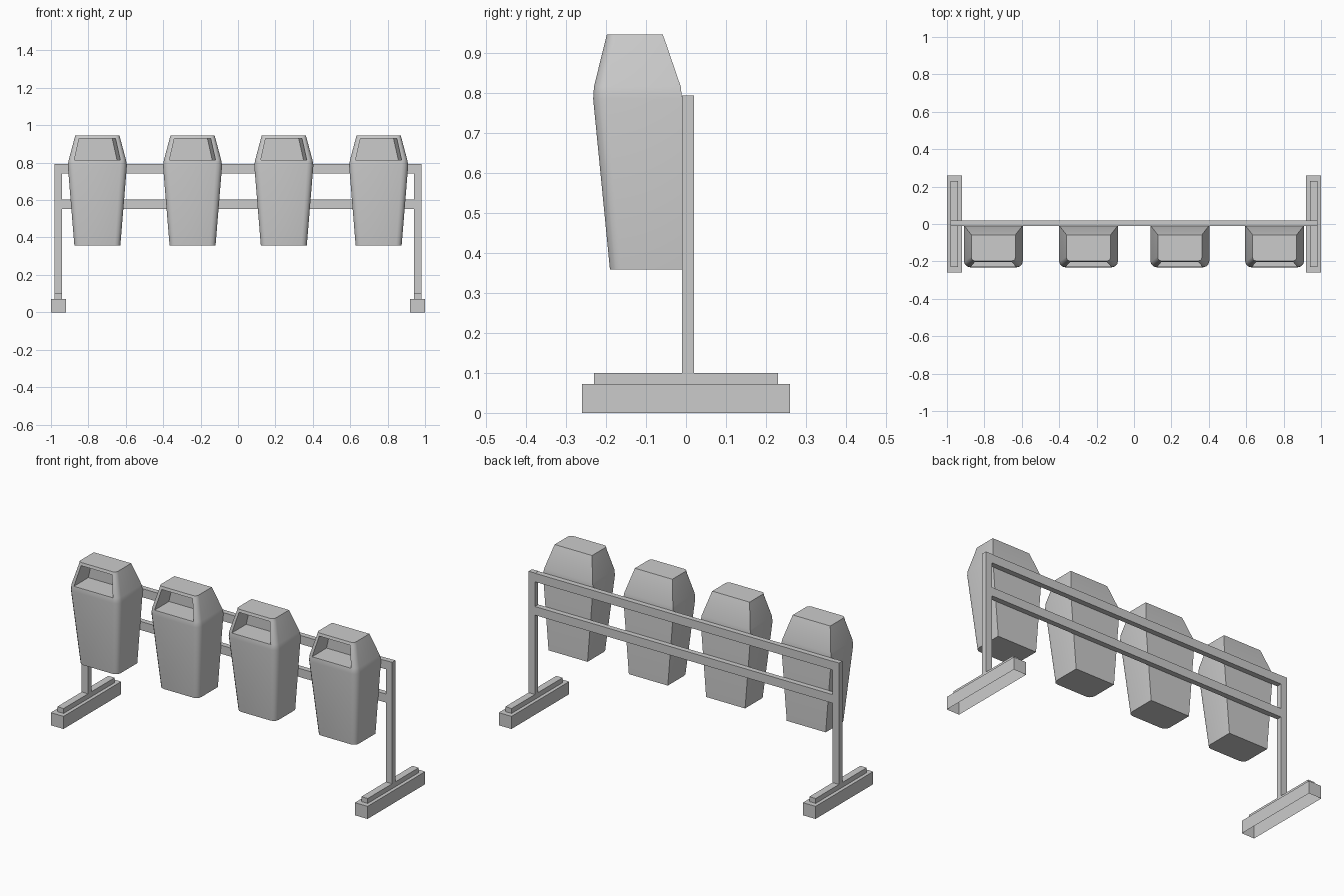
import bpy, bmesh, math

if "Cube" in bpy.data.objects:
    bpy.data.objects.remove(bpy.data.objects["Cube"])

grey = bpy.data.materials.new("light grey metal")
grey.use_nodes = True
colour = (0.6, 0.6, 0.6, 1)
grey.diffuse_color = colour
grey.node_tree.nodes["Principled BSDF"].inputs["Base Color"].default_value = colour


def finish(name, bm):
    bmesh.ops.recalc_face_normals(bm, faces=bm.faces)
    mesh = bpy.data.meshes.new(name)
    bm.to_mesh(mesh)
    bm.free()
    mesh.materials.append(grey)
    obj = bpy.data.objects.new(name, mesh)
    bpy.context.collection.objects.link(obj)
    return obj


def box(name, low, high, open_bottom=False):
    bm = bmesh.new()
    bmesh.ops.create_cube(bm, size=1)
    for v in bm.verts:
        v.co = [b if c > 0 else a for c, a, b in zip(v.co, low, high)]
    if open_bottom:
        bottom = min(bm.faces, key=lambda f: f.calc_center_median().z)
        bmesh.ops.delete(bm, geom=[bottom], context="FACES_ONLY")
    return finish(name, bm)


# Frame: feet, foot plates and posts on both sides, joined by two rails
for side, s in (("right", -1), ("left", 1)):
    def part(name, x, half, y0, y1, z0, z1, **kw):
        box(f"{side}_{name}", (s * x - half, y0, z0), (s * x + half, y1, z1), **kw)
    part("foot", 0.96, 0.04, -0.26, 0.26, 0, 0.072, open_bottom=True)
    part("foot_plate", 0.96, 0.02, -0.23, 0.23, 0.072, 0.1)
    part("post", 0.96, 0.02, -0.01, 0.02, 0.1, 0.793)
for name, z in (("lower_rail", 0.553), ("upper_rail", 0.743)):
    box(name, (-0.94, -0.01, z), (0.94, 0.02, z + 0.049))

# Bin cross-sections: height, half width, front, back, front corner radius
SECTIONS = [
    (0.358, 0.123, -0.19, -0.01, 0.03),
    (0.785, 0.158, -0.232, -0.01, 0.035),
    (0.815, 0.153, -0.23, -0.013, 0.03),
    (0.929, 0.1225, -0.202, -0.052, 0.025),
    (0.945, 0.118, -0.198, -0.058, 0.02),
]
STEPS = 3


def outline(half, front, back, r):
    # Square back corners, rounded front corners
    pts = [(half, back), (-half, back)]
    for cx, start in ((r - half, math.pi), (half - r, 1.5 * math.pi)):
        for i in range(STEPS + 1):
            a = start + i * math.pi / (2 * STEPS)
            pts.append((cx + r * math.cos(a), front + r + r * math.sin(a)))
    return pts


def make_bin(name, x):
    bm = bmesh.new()
    rings = [[bm.verts.new((px, py, z)) for px, py in outline(*shape)]
             for z, *shape in SECTIONS]
    count = len(rings[0])
    opening = 2 + STEPS
    for level, (a, b) in enumerate(zip(rings, rings[1:])):
        for i in range(count):
            j = (i + 1) % count
            if level == 2 and i == opening:
                # Mouth of the hood, recessed towards the back
                rim = [a[i], a[j], b[j], b[i]]
                inner = [bm.verts.new((v.co.x - (0.018 if v.co.x > 0 else 0),
                                       -0.1, v.co.z)) for v in rim]
                for k in range(4):
                    m = (k + 1) % 4
                    bm.faces.new((rim[k], rim[m], inner[m], inner[k]))
                bm.faces.new(inner)
            else:
                bm.faces.new((a[i], a[j], b[j], b[i]))
    bm.faces.new(rings[0])
    bm.faces.new(rings[-1])
    obj = finish(name, bm)
    obj.location.x = x
    bpy.ops.object.select_all(action="DESELECT")
    obj.select_set(True)
    bpy.context.view_layer.objects.active = obj
    bpy.ops.object.shade_smooth_by_angle(angle=math.radians(35))


# Four bins hung on the front of the rails
for n, x in enumerate((-0.752, -0.243, 0.245, 0.752)):
    make_bin(f"bin_{n + 1}", x)
